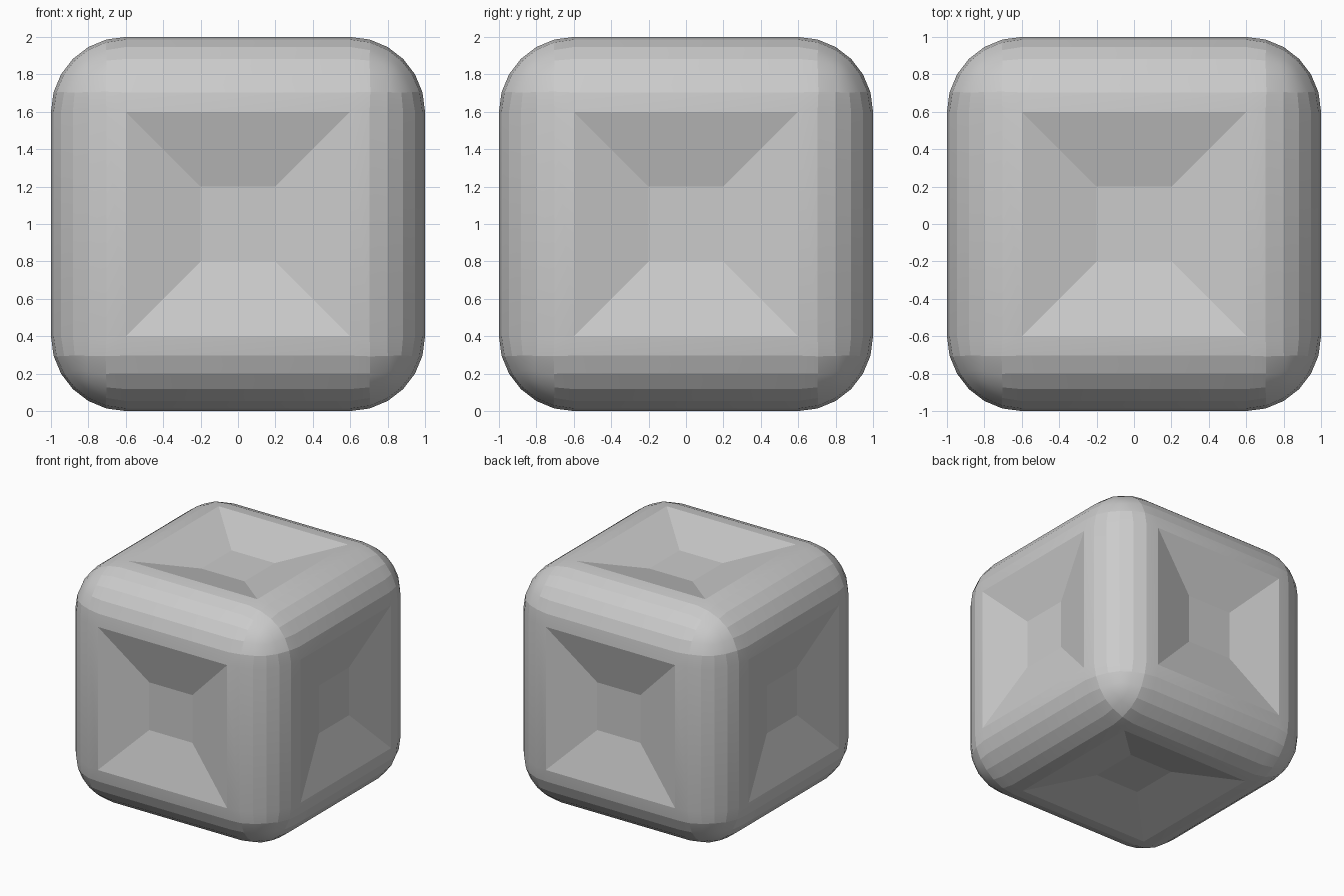
import bpy, bmesh
from mathutils import Vector

if "Cube" in bpy.data.objects:
    bpy.data.objects.remove(bpy.data.objects["Cube"])

R = 0.4        # edge rounding
DENT = 0.11    # depth of the dish in each face
SEG = 6

# Rounded cube body
bm = bmesh.new()
bmesh.ops.create_cube(bm, size=2.0)
bmesh.ops.translate(bm, verts=bm.verts, vec=(0, 0, 1))
bmesh.ops.bevel(bm, geom=list(bm.edges), offset=R, offset_type='OFFSET',
                segments=SEG, profile=0.5, affect='EDGES')
bm.normal_update()

# Shallow square dish in each of the six flat faces
sides = [f for f in bm.faces if f.calc_area() > 1.0]
for f in sides:
    n = f.normal.copy()
    bmesh.ops.inset_individual(bm, faces=[f], thickness=0.4, depth=0.0,
                               use_even_offset=True)
    bmesh.ops.translate(bm, verts=list(f.verts), vec=-n * DENT)

mesh = bpy.data.meshes.new("rounded_cube")
bm.to_mesh(mesh)
bm.free()
cube = bpy.data.objects.new("rounded_cube", mesh)
bpy.context.collection.objects.link(cube)
bpy.context.view_layer.objects.active = cube
cube.select_set(True)
bpy.ops.object.shade_smooth_by_angle(angle=0.24)
# Smooth dish slopes, crisp flat centres
